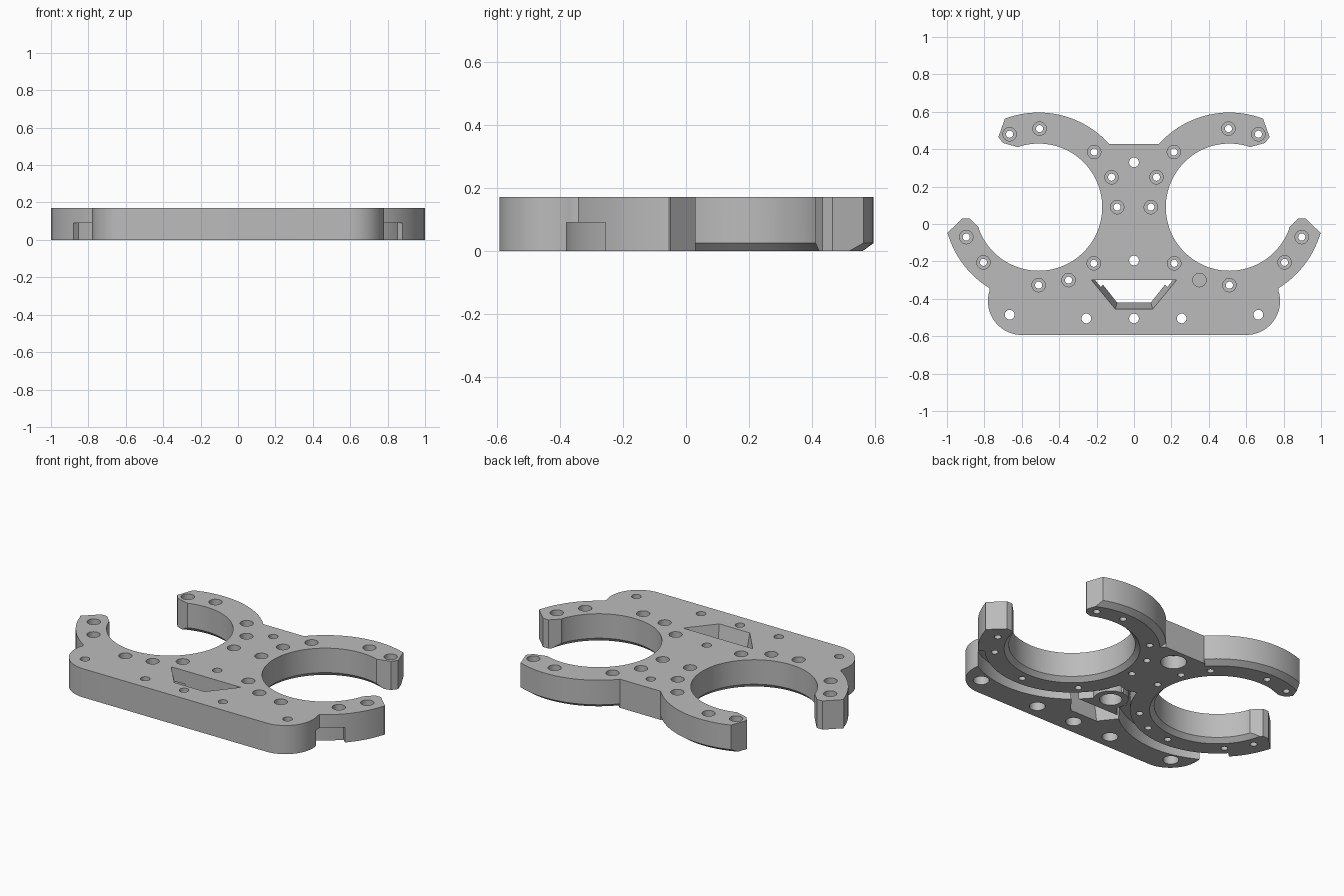
import bpy, bmesh
from math import cos, sin, radians, atan2, degrees

cube = bpy.data.objects.get("Cube")
if cube:
    bpy.data.objects.remove(cube)

H = 0.17                      # plate thickness
CX, CY = 0.51, 0.09           # ring centre
R_IN, R_OUT = 0.34, 0.506     # ring radii
FLOOR = 0.09                  # channel depth from the underside

grey = bpy.data.materials.new("satin grey")
grey.use_nodes = True
grey.diffuse_color = (0.5, 0.5, 0.5, 1)
grey.node_tree.nodes["Principled BSDF"].inputs["Base Color"].default_value = (0.5, 0.5, 0.5, 1)


def arc(cx, cy, r, a0, a1, n):
    return [(cx + r * cos(radians(a0 + (a1 - a0) * i / n)),
             cy + r * sin(radians(a0 + (a1 - a0) * i / n))) for i in range(n + 1)]


def angle_of(p):
    return degrees(atan2(p[1] - CY, p[0] - CX))


def finish(name, bm):
    bmesh.ops.remove_doubles(bm, verts=bm.verts, dist=1e-5)
    bmesh.ops.recalc_face_normals(bm, faces=bm.faces)
    mesh = bpy.data.meshes.new(name)
    bm.to_mesh(mesh)
    bm.free()
    obj = bpy.data.objects.new(name, mesh)
    obj.data.materials.append(grey)
    bpy.context.collection.objects.link(obj)
    return obj


def loft(bm, lower, z0, upper, z1):
    """Solid between two matching outlines."""
    a = [bm.verts.new((x, y, z0)) for x, y in lower]
    b = [bm.verts.new((x, y, z1)) for x, y in upper]
    bm.faces.new(a)
    bm.faces.new(b)
    for i in range(len(a)):
        j = (i + 1) % len(a)
        bm.faces.new((a[i], a[j], b[j], b[i]))


def sweep(bm, centre, profile, a0=0, a1=360, n=32):
    """Revolve a closed (radius, z) profile about a vertical axis."""
    full = a1 - a0 == 360
    rings = []
    for i in range(n if full else n + 1):
        t = radians(a0 + (a1 - a0) * i / n)
        rings.append([bm.verts.new((centre[0] + r * cos(t), centre[1] + r * sin(t), z))
                      for r, z in profile])
    m = len(profile)
    for i in range(n):
        p, q = rings[i], rings[(i + 1) % len(rings)]
        for k in range(m):
            l = (k + 1) % m
            if profile[k][0] or profile[l][0]:
                bm.faces.new((p[k], p[l], q[l], q[k]))
    if not full:
        bm.faces.new(rings[0])
        bm.faces.new(rings[-1])


def combine(target, bm, operation="DIFFERENCE"):
    tool = finish("cutter", bm)
    tool.hide_render = True
    mod = target.modifiers.new("combine", "BOOLEAN")
    mod.operation = operation
    mod.solver = "EXACT"
    mod.object = tool
    bpy.context.view_layer.objects.active = target
    bpy.ops.object.modifier_apply(modifier=mod.name)
    bpy.data.objects.remove(tool)


# Half outline: front bar, front arm tip, ring opening, back arm tip, back edge
front_tip = [(1.0, -0.05), (0.917, 0.03), (0.88, 0.03), (0.83, -0.02)]
back_tip = [(0.62, 0.411), (0.70, 0.433), (0.725, 0.465), (0.69, 0.563)]
bar_corner = arc(0.60, -0.412, 0.181, -90, 18, 20)
neck = (0.13, 0.43)
half = (bar_corner
        + arc(CX, CY, R_OUT, angle_of(bar_corner[-1]) + 1, angle_of(front_tip[0]) - 0.5, 20)
        + front_tip
        + arc(CX, CY, R_IN, angle_of(front_tip[-1]) - 1, angle_of(back_tip[0]) - 359, 80)
        + back_tip
        + arc(CX, CY, R_OUT, angle_of(back_tip[-1]) + 0.5, angle_of(neck), 28))
outline = half + [(-x, y) for x, y in reversed(half)]
bm = bmesh.new()
loft(bm, outline, 0, outline, H)
plate = finish("twin_ring_plate", bm)

for side in (1, -1):
    centre = (side * CX, CY)

    def span(a0, a1):
        return (a0, a1) if side > 0 else (180 - a1, 180 - a0)

    # Underside channel between ring and front bar
    bm = bmesh.new()
    sweep(bm, centre, [(0.47, -0.1), (0.54, -0.1), (0.54, FLOOR), (0.47, FLOOR)],
          *span(-163, -43), n=48)
    combine(plate, bm)
    # Bevel on the lower inner rim
    bm = bmesh.new()
    sweep(bm, centre, [(0.30, -0.02), (0.385, -0.02), (0.335, 0.03), (0.30, 0.03)], n=96)
    combine(plate, bm)
    # Bevel on the lower outer rim of the back arm
    bm = bmesh.new()
    sweep(bm, centre, [(0.445, -0.02), (0.56, -0.02), (0.56, 0.0275), (0.51, 0.0275)],
          *span(50, 138), n=32)
    combine(plate, bm)

# Round boss behind the window
bm = bmesh.new()
sweep(bm, (0, -0.195), [(0, 0), (0.095, 0), (0.095, 0.12), (0, 0.12)], n=48)
combine(plate, bm, "UNION")

# Tapered window
bm = bmesh.new()
loft(bm, [(-0.185, -0.30), (-0.09, -0.42), (0.09, -0.42), (0.185, -0.30)], -0.001,
     [(-0.228, -0.30), (-0.10, -0.455), (0.10, -0.455), (0.228, -0.30)], H + 0.001)
combine(plate, bm)

# Stepped screw holes: wide on top around the rings, wide below elsewhere
LOW, HIGH = -0.05, H + 0.05
ring_holes = [(0.665, 0.48), (0.505, 0.51), (0.213, 0.385), (0.12, 0.25), (0.09, 0.09),
              (0.215, -0.21), (0.35, -0.30), (0.51, -0.327), (0.805, -0.205), (0.897, -0.07)]
bm = bmesh.new()
for x, y in ring_holes:
    for side in (1, -1):
        if side * x == 0.35:      # blind hole
            profile = [(0, 0.08), (0.036, 0.08), (0.036, HIGH), (0, HIGH)]
        else:
            profile = [(0, LOW), (0.019, LOW), (0.019, 0.08), (0.036, 0.08), (0.036, HIGH), (0, HIGH)]
        sweep(bm, (side * x, y), profile, n=24)
for x, y, wide in [(0, 0.33, 0.07), (0, -0.195, 0.06), (0, -0.505, 0.043), (0.255, -0.505, 0.043),
                   (-0.255, -0.505, 0.043), (0.665, -0.485, 0.043), (-0.665, -0.485, 0.043)]:
    sweep(bm, (x, y), [(0, LOW), (wide, LOW), (wide, 0.08), (0.026, 0.08), (0.026, HIGH), (0, HIGH)], n=32)
combine(plate, bm)

bpy.ops.object.select_all(action="DESELECT")
plate.select_set(True)
bpy.context.view_layer.objects.active = plate
bpy.ops.object.shade_smooth_by_angle(angle=radians(25))
